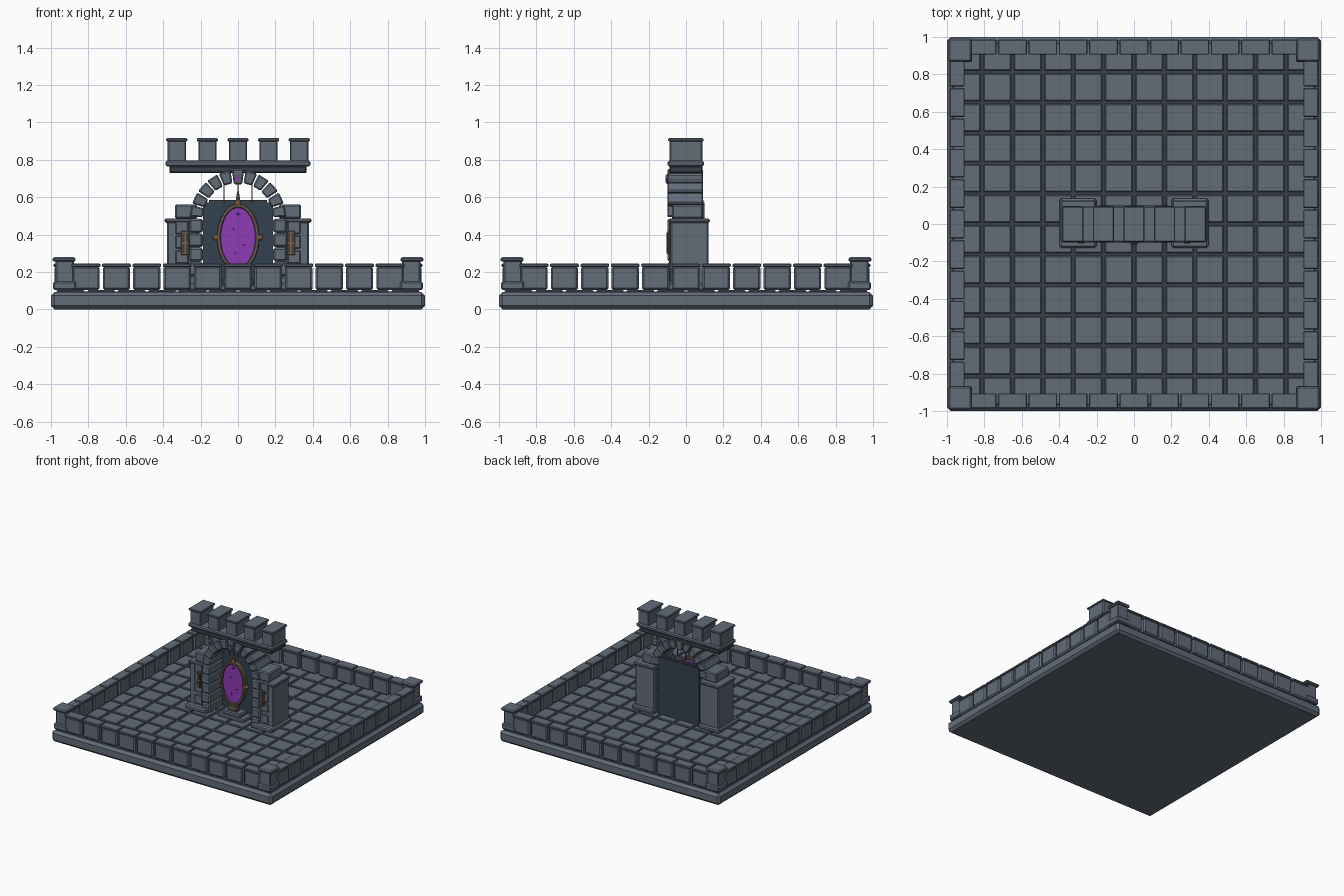
import bpy, bmesh, math
from mathutils import Matrix, Vector

if "Cube" in bpy.data.objects:
    bpy.data.objects.remove(bpy.data.objects["Cube"])


def material(name, rgb):
    m = bpy.data.materials.new(name)
    m.diffuse_color = (*rgb, 1)
    m.use_nodes = True
    m.node_tree.nodes["Principled BSDF"].inputs["Base Color"].default_value = m.diffuse_color
    return m


STONE = material("slate stone", (0.122, 0.150, 0.191))
MORTAR = material("dark mortar", (0.040, 0.050, 0.062))
DOOR = material("dark blue door", (0.034, 0.052, 0.082))
PURPLE = material("portal purple", (0.27, 0.045, 0.47))
DEEP = material("deep purple", (0.09, 0.012, 0.19))
BRONZE = material("aged bronze", (0.13, 0.10, 0.075))
COPPER = material("copper", (0.30, 0.115, 0.035))


def finish(name, bm, mat, bevel=0.0):
    bmesh.ops.recalc_face_normals(bm, faces=bm.faces)
    me = bpy.data.meshes.new(name)
    bm.to_mesh(me)
    bm.free()
    me.materials.append(mat)
    ob = bpy.data.objects.new(name, me)
    bpy.context.collection.objects.link(ob)
    if bevel:
        mod = ob.modifiers.new("worn edges", 'BEVEL')
        mod.width, mod.segments, mod.limit_method = bevel, 1, 'ANGLE'
    return ob


def boxes(name, items, mat, bevel=0.0):
    """Each item is (x0, x1, y0, y1, z0, z1)."""
    bm = bmesh.new()
    for x0, x1, y0, y1, z0, z1 in items:
        mtx = Matrix.Translation(((x0 + x1) / 2, (y0 + y1) / 2, (z0 + z1) / 2))
        mtx = mtx @ Matrix.Diagonal((x1 - x0, y1 - y0, z1 - z0, 1))
        bmesh.ops.create_cube(bm, size=1, matrix=mtx)
    return finish(name, bm, mat, bevel)


def both(items):
    """Mirror boxes across x = 0."""
    return items + [(-b, -a, *rest) for a, b, *rest in items]


def prism(bm, outline, y0, y1):
    """Extrude an outline of (x, z) points along y."""
    n = len(outline)
    f = [bm.verts.new((x, y0, z)) for x, z in outline]
    b = [bm.verts.new((x, y1, z)) for x, z in outline]
    bm.faces.new(f)
    bm.faces.new(b[::-1])
    for i in range(n):
        j = (i + 1) % n
        bm.faces.new((f[i], b[i], b[j], f[j]))


def prisms(name, shapes, y0, y1, mat, bevel=0.0):
    bm = bmesh.new()
    for s in shapes:
        prism(bm, s, y0, y1)
    return finish(name, bm, mat, bevel)


def ellipse(rx, rz, n=32, cx=0, cz=0.385):
    return [(cx + rx * math.cos(2 * math.pi * i / n),
             cz + rz * math.sin(2 * math.pi * i / n)) for i in range(n)]


def diamond(x, z, w, h):
    return [(x - w, z), (x, z - h), (x + w, z), (x, z + h)]


P = 0.1625  # paving and wall pitch

# Ground slab, mortar bed and paving
boxes("ground_slab", [(-1, 1, -1, 1, 0, 0.093)], STONE, 0.02)
boxes("mortar_bed", [(-0.97, 0.97, -0.97, 0.97, 0.085, 0.095)], MORTAR)
g = 0.008
boxes("paving_tiles",
      [(i * P + g, (i + 1) * P - g, j * P + g, (j + 1) * P - g, 0.088, 0.103)
       for i in range(-6, 6) for j in range(-6, 6)], STONE, 0.005)

# Low perimeter wall
body, caps = [], []
for k in range(-5, 6):
    c = k * P
    for s in (-1, 1):
        for half, lo, hi, z0, z1, out in ((0.073, 0.912, 0.982, 0.103, 0.23, body),
                                          (0.077, 0.905, 0.987, 0.226, 0.244, caps)):
            a, b = sorted((s * lo, s * hi))
            out.append((c - half, c + half, a, b, z0, z1))
            out.append((a, b, c - half, c + half, z0, z1))
boxes("wall_blocks", body, STONE, 0.010)
boxes("wall_caps", caps, STONE, 0.005)

# Corner posts
posts, trims = [], []
for sx in (-1, 1):
    for sy in (-1, 1):
        for lo, hi, z0, z1, out in ((0.878, 0.975, 0.10, 0.265, posts),
                                    (0.865, 0.988, 0.103, 0.15, trims),
                                    (0.868, 0.992, 0.255, 0.279, trims)):
            out.append((*sorted((sx * lo, sx * hi)), *sorted((sy * lo, sy * hi)), z0, z1))
boxes("corner_posts", posts, STONE, 0.006)
boxes("corner_post_trims", trims, STONE, 0.008)

# Gate pillars with plinths, caps and shoulder stones
boxes("pillar_plinths", both([(0.2, 0.397, -0.127, 0.137, 0.1, 0.14)]), STONE, 0.01)
boxes("gate_pillars", both([(0.205, 0.38, -0.083, 0.12, 0.13, 0.47)]), STONE, 0.008)
boxes("pillar_caps", both([(0.205, 0.392, -0.09, 0.127, 0.463, 0.485)]), STONE, 0.006)
boxes("shoulder_stones", both([(0.22, 0.338, -0.075, 0.09, 0.485, 0.562)]), STONE, 0.008)
boxes("pillar_facing_stones",
      both([(0.265, 0.335, -0.09, -0.07, z, z + 0.07) for z in (0.15, 0.245, 0.325, 0.403)]),
      STONE, 0.005)

# Door jambs of stacked stones
boxes("jamb_stones",
      both([(0.188, 0.26 + 0.006 * (i % 2), -0.1, 0.092, 0.103 + i * 0.077, 0.176 + i * 0.077)
            for i in range(5)]), STONE, 0.009)

# Arch of wedge stones around (0, 0.49)
N, shapes = 11, []
for i in range(N):
    a0, a1 = math.pi * (i + 0.06) / N, math.pi * (i + 0.94) / N
    r0, r1 = (0.18, 0.262) if i == N // 2 else (0.187, 0.257)
    shapes.append([(r * math.cos(a), 0.49 + r * math.sin(a))
                   for r, a in ((r0, a0), (r1, a0), (r1, a1), (r0, a1))])
prisms("arch_stones", shapes, -0.1, 0.092, STONE, 0.007)
prisms("keystone_setting", [diamond(0, 0.697, 0.023, 0.027)], -0.105, -0.098, BRONZE)
prisms("keystone_gem", [diamond(0, 0.697, 0.015, 0.018)], -0.109, -0.1, PURPLE)

# Door slab at the back, with its top rail and thin bars
boxes("door_slab", [(-0.188, 0.188, 0.07, 0.098, 0.1, 0.572)], DOOR)
boxes("door_top_rail", [(-0.155, 0.155, 0.07, 0.094, 0.572, 0.585)], MORTAR)
boxes("arch_bars", both([(0.072, 0.077, 0.0, 0.005, 0.57, 0.67)])
      + [(-0.003, 0.003, 0.0, 0.006, 0.57, 0.69)], BRONZE)

# Battlement beam and merlons
boxes("beam_underside", [(-0.367, 0.367, -0.088, 0.088, 0.728, 0.768)], MORTAR, 0.006)
boxes("beam", [(-0.387, 0.387, -0.098, 0.095, 0.764, 0.795)], STONE, 0.008)
mx = [k * 0.1635 for k in range(-2, 3)]
boxes("merlons", [(x - 0.049, x + 0.049, -0.087, 0.087, 0.79, 0.905) for x in mx], STONE, 0.006)
boxes("merlon_caps", [(x - 0.057, x + 0.057, -0.096, 0.094, 0.898, 0.915) for x in mx],
      STONE, 0.005)

# Portal disc and its marks
prisms("portal_disc", [ellipse(0.098, 0.165)], -0.062, -0.045, PURPLE)
prisms("portal_marks", [diamond(0, 0.51, 0.014, 0.012), diamond(-0.025, 0.43, 0.006, 0.012),
                        diamond(0.03, 0.345, 0.012, 0.006), diamond(-0.015, 0.3, 0.005, 0.01)],
       -0.066, -0.061, DEEP)

# Portal frame ring with a rectangular section
bm = bmesh.new()
n = 32
rings = [[bm.verts.new((x, y, z)) for x, z in ellipse(rx, rz, n)]
         for rx, rz, y in ((0.092, 0.158, -0.075), (0.115, 0.182, -0.075),
                           (0.115, 0.182, -0.035), (0.092, 0.158, -0.035))]
for r in range(4):
    p, q = rings[r], rings[(r + 1) % 4]
    for i in range(n):
        j = (i + 1) % n
        bm.faces.new((p[i], p[j], q[j], q[i]))
finish("portal_frame", bm, BRONZE, 0.005)

# Copper knobs on the frame and pointed finial
bm = bmesh.new()
for x, z in ((-0.117, 0.385), (0.117, 0.385), (0, 0.565), (0, 0.205)):
    bmesh.ops.create_icosphere(bm, subdivisions=2, radius=0.018,
                               matrix=Matrix.Translation(Vector((x, -0.06, z))))
finish("frame_knobs", bm, COPPER)
bm = bmesh.new()
bmesh.ops.create_cone(bm, cap_ends=True, segments=6, radius1=0.016, radius2=0.001, depth=0.075,
                      matrix=Matrix.Translation(Vector((0, -0.055, 0.612))))
finish("frame_finial", bm, BRONZE)

# Portal pedestal
boxes("pedestal_steps", [(-0.12, 0.12, -0.1, 0.02, 0.1, 0.13),
                         (-0.085, 0.085, -0.09, 0.0, 0.13, 0.165)], STONE, 0.007)
boxes("pedestal_cradle", [(-0.045, 0.045, -0.078, -0.03, 0.165, 0.215)], BRONZE, 0.008)

# Lantern slits on the pillars
boxes("slit_plates", both([(0.26, 0.306, -0.098, -0.085, 0.29, 0.42)]), BRONZE, 0.004)
boxes("slit_openings", both([(0.268, 0.298, -0.101, -0.096, 0.302, 0.408)]), MORTAR)
boxes("slit_bars", both([(0.279, 0.287, -0.105, -0.1, 0.30, 0.41),
                         (0.266, 0.300, -0.105, -0.1, 0.35, 0.358)]), COPPER)
